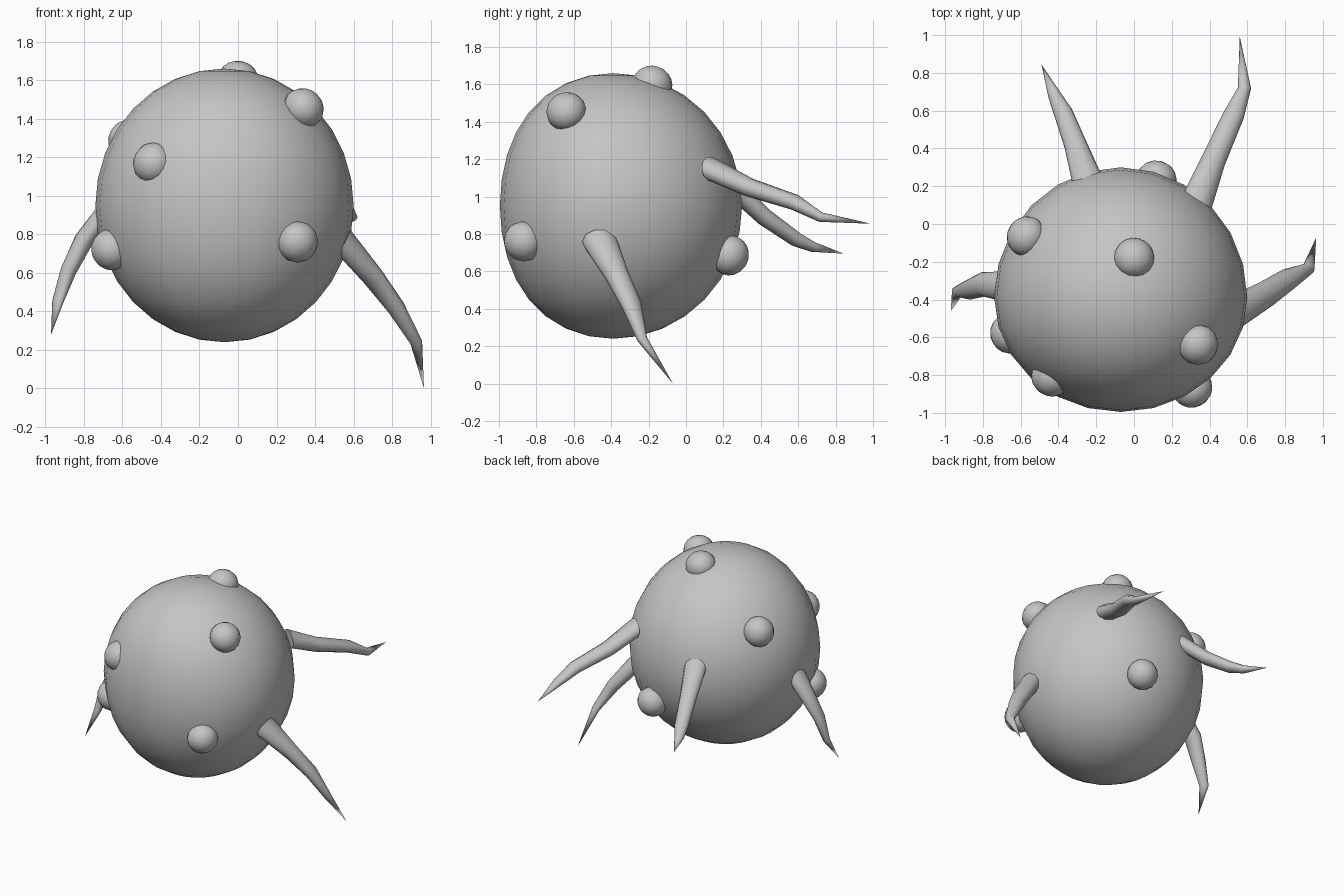
import bpy, bmesh, math
from mathutils import Vector

if "Cube" in bpy.data.objects:
    bpy.data.objects.remove(bpy.data.objects["Cube"])

grey = bpy.data.materials.new("plain_grey")
grey.diffuse_color = (0.56, 0.56, 0.56, 1)
grey.use_nodes = True
grey.node_tree.nodes["Principled BSDF"].inputs["Base Color"].default_value = grey.diffuse_color
CENTRE = Vector((-0.07, -0.39, 0.95))


def finish(bm, name, angle=60):
    bmesh.ops.recalc_face_normals(bm, faces=bm.faces[:])
    mesh = bpy.data.meshes.new(name)
    bm.to_mesh(mesh)
    bm.free()
    mesh.materials.append(grey)
    ob = bpy.data.objects.new(name, mesh)
    bpy.context.collection.objects.link(ob)
    bpy.ops.object.select_all(action='DESELECT')
    ob.select_set(True)
    bpy.context.view_layer.objects.active = ob
    bpy.ops.object.shade_smooth_by_angle(angle=math.radians(angle))
    return ob


def make_body():
    # round body, flattened towards the front
    bm = bmesh.new()
    bmesh.ops.create_uvsphere(bm, u_segments=24, v_segments=16, radius=1)
    for v in bm.verts:
        x, y, z = v.co
        depth = 0.69 if y > 0 else 0.605 * (1 + 0.1 * z * z)
        v.co = CENTRE + Vector((x * 0.67, y * depth, z * 0.71))
    finish(bm, "body")


def make_bump(name, pos):
    # round wart, slightly flattened along the body's surface direction
    bm = bmesh.new()
    bmesh.ops.create_uvsphere(bm, u_segments=16, v_segments=10, radius=0.108)
    p = Vector(pos)
    turn = (p - CENTRE).to_track_quat('Z', 'Y')
    for v in bm.verts:
        v.co.z *= 0.92
        v.co = p + turn @ v.co
    finish(bm, name)


def make_tentacle(name, path, radii, sides=10):
    # tapering tube with its root lying on the body surface
    bm = bmesh.new()
    pts = [Vector(p) for p in path]
    rings = []
    for i, r in enumerate(radii):
        if i == 0:
            along = (pts[0] - CENTRE).normalized()
            along = (along + (pts[1] - pts[0]).normalized() * 0.5).normalized()
        else:
            along = (pts[i + 1] - pts[i - 1]).normalized()
        wide = along.cross(Vector((0, 0, 1))).normalized()
        thin = along.cross(wide)
        ring = []
        for k in range(sides):
            a = math.tau * k / sides
            ring.append(bm.verts.new(pts[i] + wide * math.cos(a) * r
                                     + thin * math.sin(a) * r * 0.78))
        rings.append(ring)
    for a, b in zip(rings, rings[1:]):
        for k in range(sides):
            n = (k + 1) % sides
            bm.faces.new((a[k], a[n], b[n], b[k]))
    tip = bm.verts.new(pts[-1])
    for k in range(sides):
        bm.faces.new((rings[-1][k], rings[-1][(k + 1) % sides], tip))
    bm.faces.new(rings[0])
    finish(bm, name, 50)


make_body()

bumps = {
    "top_bump": (0, -0.18, 1.6),
    "upper_left_front_bump": (-0.44, -0.81, 1.17),
    "lower_left_front_bump": (-0.66, -0.58, 0.72),
    "lower_right_front_bump": (0.31, -0.87, 0.76),
    "upper_right_front_bump": (0.34, -0.64, 1.455),
    "left_back_bump": (-0.57, -0.065, 1.29),
    "back_bump": (0.12, 0.235, 0.685),
}
for name, pos in bumps.items():
    make_bump(name, pos)

make_tentacle("right_tentacle",
              [(0.55, -0.46, 0.76), (0.70, -0.37, 0.58), (0.82, -0.29, 0.42),
               (0.925, -0.235, 0.24), (0.965, -0.07, 0)],
              [0.095, 0.07, 0.058, 0.034])
make_tentacle("left_tentacle",
              [(-0.69, -0.33, 0.91), (-0.80, -0.32, 0.77), (-0.88, -0.35, 0.61),
               (-0.935, -0.36, 0.45), (-0.97, -0.46, 0.28)],
              [0.08, 0.065, 0.052, 0.032])
make_tentacle("back_right_tentacle",
              [(0.34, 0.13, 1.15), (0.42, 0.335, 1.05), (0.53, 0.58, 0.97),
               (0.585, 0.72, 0.89), (0.56, 0.99, 0.855)],
              [0.085, 0.065, 0.055, 0.035])
make_tentacle("back_left_tentacle",
              [(-0.25, 0.24, 1.06), (-0.31, 0.42, 0.89), (-0.375, 0.59, 0.77),
               (-0.42, 0.68, 0.73), (-0.49, 0.845, 0.695)],
              [0.08, 0.06, 0.05, 0.035])
